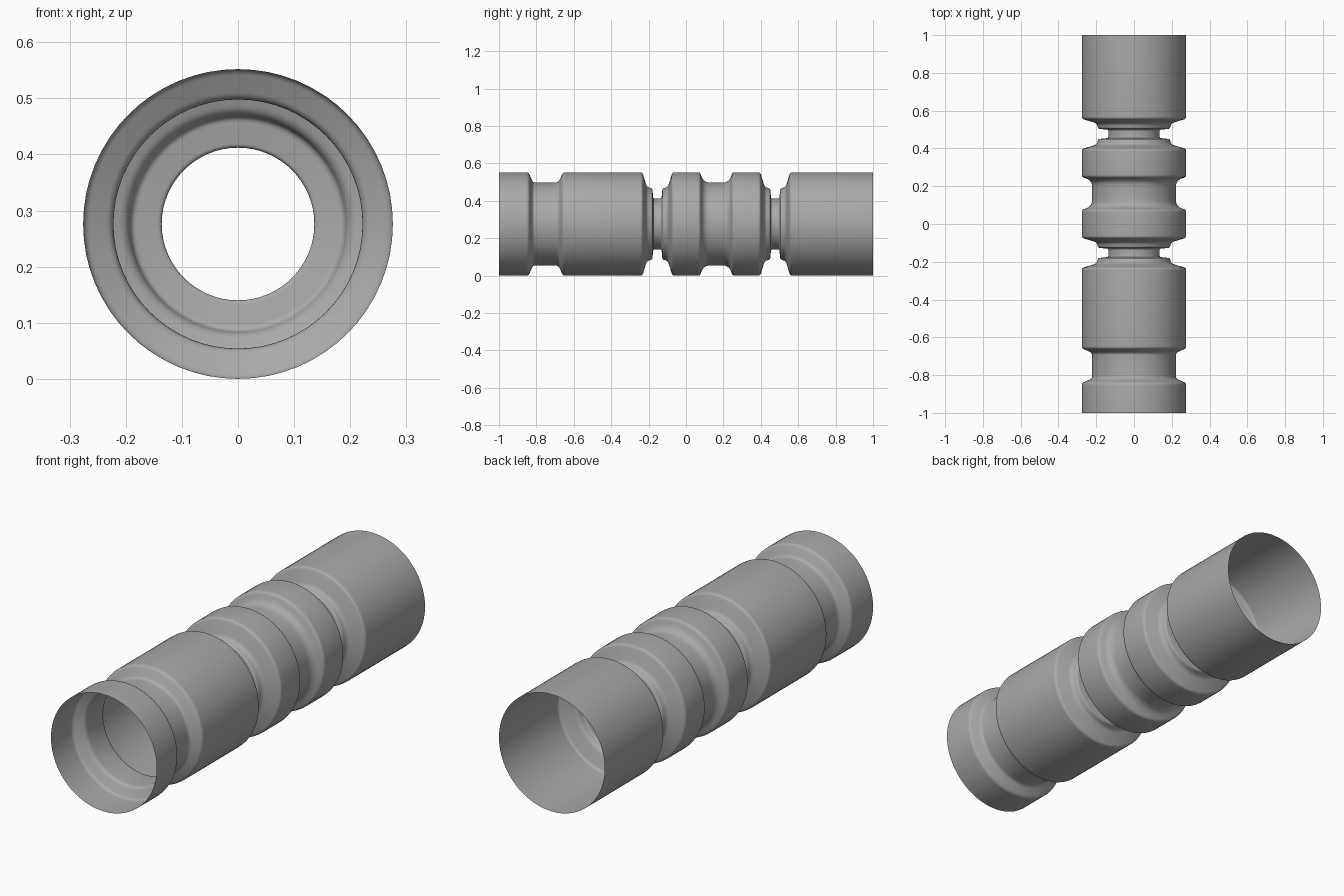
import bpy, bmesh, math
from mathutils import Vector, Matrix

if "Cube" in bpy.data.objects:
    bpy.data.objects.remove(bpy.data.objects["Cube"], do_unlink=True)

R = 0.276       # outer radius
SIDES = 64


def groove(centre, half):
    """Symmetric groove from (offset, radius, fillet) corners, outside in."""
    left = [(centre - d, r, f) for d, r, f in half]
    right = [(centre + d, r, f) for d, r, f in reversed(half)]
    return left + right


def rounded(corners, steps=5):
    """Replace each corner by a small curved fillet."""
    pts = [Vector(c[:2]) for c in corners]
    out = [pts[0]]
    for i in range(1, len(pts) - 1):
        p, f = pts[i], corners[i][2]
        a = p + (pts[i - 1] - p).normalized() * f
        b = p + (pts[i + 1] - p).normalized() * f
        for s in range(steps + 1):
            t = s / steps
            out.append(a * (1 - t) ** 2 + p * 2 * t * (1 - t) + b * t * t)
    return out + [pts[-1]]


# Grooves: shallow band, deep stepped neck, soft waist
band = [(0.092, R, 0.012), (0.068, 0.222, 0.014)]
neck = [(0.080, R, 0.012), (0.056, 0.197, 0.016),
        (0.027, 0.190, 0.010), (0.022, 0.136, 0.008)]
waist = [(0.087, R, 0.012), (0.068, 0.222, 0.032)]

corners = [(-1, R, 0)]
for centre, half in ((-0.75, band), (-0.153, neck), (0.162, waist), (0.477, neck)):
    corners += groove(centre, half)
corners.append((1, R, 0))

# Open tube: the profile turned around the long axis
bm = bmesh.new()
verts = [bm.verts.new((0, y, r)) for y, r in rounded(corners)]
edges = [bm.edges.new(pair) for pair in zip(verts, verts[1:])]
bmesh.ops.spin(bm, geom=verts + edges, cent=(0, 0, 0), axis=(0, 1, 0),
               angle=math.tau, steps=SIDES, use_merge=True)
bmesh.ops.remove_doubles(bm, verts=bm.verts, dist=0.0001)
bmesh.ops.recalc_face_normals(bm, faces=bm.faces)
face = next(iter(bm.faces))
mid = face.calc_center_median()
if face.normal.dot(Vector((mid.x, 0, mid.z))) < 0:
    bmesh.ops.reverse_faces(bm, faces=bm.faces)
bmesh.ops.transform(bm, matrix=Matrix.Translation((0, 0, R)), verts=bm.verts)
mesh = bpy.data.meshes.new("grooved_tube")
bm.to_mesh(mesh)
bm.free()
tube = bpy.data.objects.new("grooved_tube", mesh)
bpy.context.collection.objects.link(tube)

# Plain grey finish
grey = bpy.data.materials.new("grey")
grey.use_nodes = True
colour = (0.4, 0.4, 0.4, 1)
grey.diffuse_color = colour
grey.node_tree.nodes["Principled BSDF"].inputs["Base Color"].default_value = colour
mesh.materials.append(grey)

bpy.context.view_layer.objects.active = tube
tube.select_set(True)
bpy.ops.object.shade_smooth_by_angle(angle=math.radians(40))
